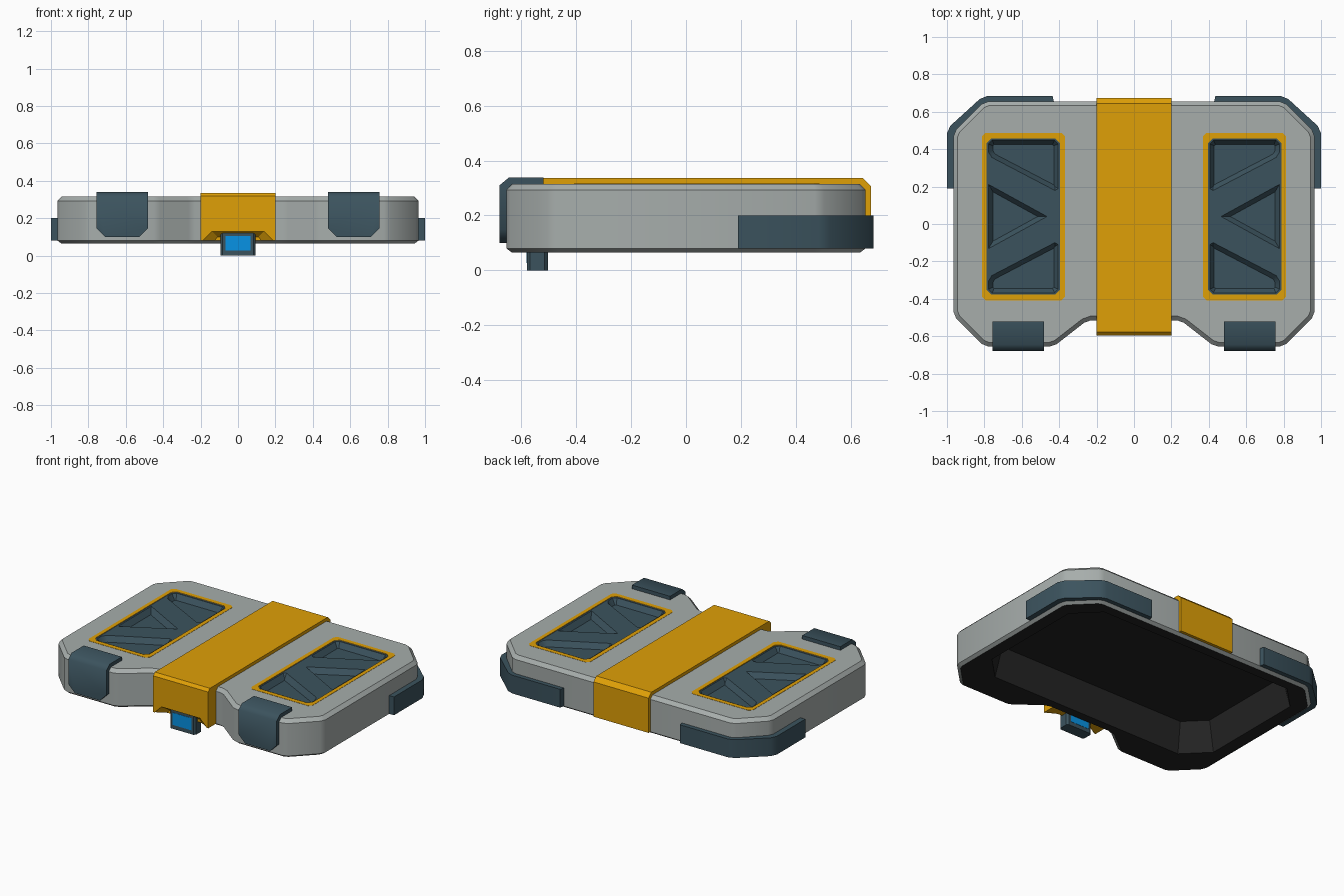
import bpy, bmesh, math
from mathutils import Vector

if "Cube" in bpy.data.objects:
    bpy.data.objects.remove(bpy.data.objects["Cube"])


def material(name, rgb):
    m = bpy.data.materials.new(name)
    m.diffuse_color = (*rgb, 1)
    m.use_nodes = True
    m.node_tree.nodes["Principled BSDF"].inputs["Base Color"].default_value = m.diffuse_color
    return m


GREY = material("light grey shell", (0.385, 0.42, 0.41))
BLACK = material("black underside", (0.017, 0.017, 0.017))
GOLD = material("golden yellow", (0.74, 0.35, 0.002))
SLATE = material("slate blue", (0.044, 0.086, 0.111))
BLUE = material("bright blue", (0.002, 0.29, 0.78))


def soften(pts, d):
    """Replace every outline corner by a short chamfer."""
    out = []
    for i, p in enumerate(pts):
        p = Vector(p)
        for q in (Vector(pts[i - 1]), Vector(pts[(i + 1) % len(pts)])):
            out.append(tuple(p + (q - p).normalized() * d))
    return out


def inset(pts, d):
    """Offset a counter-clockwise outline inwards."""
    out, n = [], len(pts)
    for i in range(n):
        p = Vector(pts[i])
        a = (p - Vector(pts[i - 1])).normalized()
        b = (Vector(pts[(i + 1) % n]) - p).normalized()
        na, nb = Vector((-a.y, a.x)), Vector((-b.y, b.x))
        out.append(tuple(p + (na + nb) * d / (1 + na.dot(nb))))
    return out


def rect(x0, x1, y0, y1):
    return [(x0, y0), (x1, y0), (x1, y1), (x0, y1)]


def at_z(pts, z):
    return [(x, y, z) for x, y in pts]


def at_x(pts, x):
    return [(x, y, z) for y, z in pts]


def at_y(pts, y):
    return [(x, y, z) for x, z in pts]


def smooth(ob, angle=30):
    ob.data.shade_smooth()
    ob.data.set_sharp_from_angle(angle=math.radians(angle))


def loft(name, loops, mats, ring=False, mirror=False):
    """Skin a stack of equal-length loops; a ring joins last to first."""
    bm = bmesh.new()
    rows = [[bm.verts.new(p) for p in lp] for lp in loops]
    n = len(rows[0])
    pairs = list(zip(rows, rows[1:]))
    if ring:
        pairs.append((rows[-1], rows[0]))
    else:
        bm.faces.new(rows[0])
        bm.faces.new(rows[-1])
    for a, b in pairs:
        for i in range(n):
            j = (i + 1) % n
            bm.faces.new((a[i], a[j], b[j], b[i]))
    bmesh.ops.recalc_face_normals(bm, faces=bm.faces)
    me = bpy.data.meshes.new(name)
    bm.to_mesh(me)
    bm.free()
    for m in mats:
        me.materials.append(m)
    ob = bpy.data.objects.new(name, me)
    bpy.context.collection.objects.link(ob)
    smooth(ob)
    if mirror:
        add_mirror(ob)
    return ob


def add_mirror(ob):
    ob.modifiers.new("mirror", 'MIRROR').use_axis[0] = True


def cut(ob, cutters):
    """Subtract the cutters, bake the result and delete them."""
    for c in cutters:
        md = ob.modifiers.new("cut", 'BOOLEAN')
        md.operation, md.solver, md.object = 'DIFFERENCE', 'EXACT', c
    dg = bpy.context.evaluated_depsgraph_get()
    me = bpy.data.meshes.new_from_object(ob.evaluated_get(dg))
    ob.modifiers.clear()
    ob.data = me
    for c in cutters:
        bpy.data.objects.remove(c)
    smooth(ob)


# Shell: chamfered outline with a notch at the front
half = [(0.25, -0.515), (0.43, -0.655), (0.80, -0.655), (0.965, -0.49),
        (0.965, 0.49), (0.80, 0.655)]
outline = soften(half + [(-x, y) for x, y in reversed(half)], 0.02)
shell = loft("shell", [at_z(inset(outline, 0.02), 0.065), at_z(outline, 0.08),
                       at_z(outline, 0.293), at_z(inset(outline, 0.022), 0.315)], [GREY, BLACK])

# Hollow underside and window openings
hx, cf, y0, y1 = 0.86, 0.15, -0.44, 0.57
hollow = [(-hx + cf, y0), (hx - cf, y0), (hx, y0 + cf), (hx, y1 - cf),
          (hx - cf, y1), (-hx + cf, y1), (-hx, y1 - cf), (-hx, y0 + cf)]
window = soften(rect(0.396, 0.788, -0.377, 0.457), 0.025)
cutters = [loft("cutter", [at_z(hollow, 0.05), at_z(hollow, 0.065),
                           at_z(inset(hollow, 0.045), 0.26)], [GREY])]
for s in (1, -1):
    w = [(s * x, y) for x, y in window]
    cutters.append(loft("cutter", [at_z(w, 0.268), at_z(w, 0.4)], [GREY]))
cut(shell, cutters)
for f in shell.data.polygons:
    # the thin lower bevel stays grey, the rest of the underside is black
    bevel = f.center.z < 0.078 and f.normal.z > -0.95
    f.material_index = 1 if f.normal.z < -0.15 and not bevel else 0

# Gold window frames, nearly flush
outer = soften(rect(0.368, 0.814, -0.408, 0.487), 0.02)
loft("window_frame", [at_z(outer, 0.31), at_z(outer, 0.3165), at_z(window, 0.3165),
                      at_z(window, 0.30)], [GOLD], ring=True, mirror=True)

# Ribbed window panels: three tapered pockets leave a V of ribs
panel = loft("ribbed_panel", [at_z(window, 0.266), at_z(window, 0.312)], [SLATE])
cy = 0.04
upper = [(0.405, 0.17), (0.778, 0.365), (0.778, 0.448), (0.405, 0.448)]
lower = [(x, 2 * cy - y) for x, y in reversed(upper)]
middle = [(0.465, cy), (0.778, cy - 0.172), (0.778, cy + 0.172)]
pockets = []
for poly, d in ((upper, 0.02), (lower, 0.02), (middle, 0.0)):
    poly = soften(poly, d) if d else poly
    pockets.append(loft("cutter", [at_z(inset(poly, 0.024), 0.278), at_z(poly, 0.312),
                                   at_z(poly, 0.35)], [SLATE]))
cut(panel, pockets)
add_mirror(panel)

# Centre strap wrapping front, top and back, with a notch for the latch
profile = [(-0.595, 0.08), (-0.595, 0.318), (-0.577, 0.336), (0.645, 0.336),
           (0.674, 0.308), (0.674, 0.08), (0.64, 0.08), (0.64, 0.30),
           (-0.49, 0.30), (-0.49, 0.08)]
strap = loft("centre_strap", [at_x(profile, -0.2), at_x(profile, 0.2)], [GOLD])
wide = [(-0.21, 0.06), (0.21, 0.06), (0.14, 0.13), (-0.14, 0.13)]
slim = [(-0.14, 0.06), (0.14, 0.06), (0.11, 0.10), (-0.11, 0.10)]
cut(strap, [loft("cutter", [at_y(wide, -0.61), at_y(wide, -0.59), at_y(slim, -0.555)], [GOLD])])

# Latch with a blue window on both sides
body = soften(rect(-0.094, 0.094, -0.58, -0.504), 0.012)
loft("latch", [at_z(body, 0.0), at_z(body, 0.125)], [SLATE])
pane = rect(-0.068, 0.068, 0.026, 0.106)
loft("latch_window", [at_y(pane, -0.5815), at_y(pane, -0.5025)], [BLUE])

# Rear corner guards
guard = [(0.425, 0.64), (0.435, 0.684), (0.785, 0.684), (0.825, 0.668), (0.982, 0.525),
         (1.0, 0.485), (1.0, 0.19), (0.95, 0.19), (0.95, 0.48), (0.79, 0.64)]
loft("corner_guard", [at_z(guard, 0.08), at_z(guard, 0.20)], [SLATE], mirror=True)

# Front clips with clipped lower corners
hook = [(-0.68, 0.10), (-0.68, 0.31), (-0.645, 0.339), (-0.52, 0.339),
        (-0.52, 0.30), (-0.63, 0.30), (-0.63, 0.10)]
clip = loft("front_clip", [at_x(hook, 0.48), at_x(hook, 0.757)], [SLATE])
bm = bmesh.new()
bm.from_mesh(clip.data)
for x, s in ((0.48, -1), (0.757, 1)):
    res = bmesh.ops.bisect_plane(bm, geom=bm.verts[:] + bm.edges[:] + bm.faces[:],
                                 plane_co=(x, 0, 0.148), plane_no=(s, 0, -1), clear_outer=True)
    rim = [e for e in res["geom_cut"] if isinstance(e, bmesh.types.BMEdge)]
    bmesh.ops.edgeloop_fill(bm, edges=rim)
bmesh.ops.recalc_face_normals(bm, faces=bm.faces)
bm.to_mesh(clip.data)
bm.free()
for e in clip.data.edges:
    e.use_edge_sharp = False
smooth(clip, 55)
add_mirror(clip)
